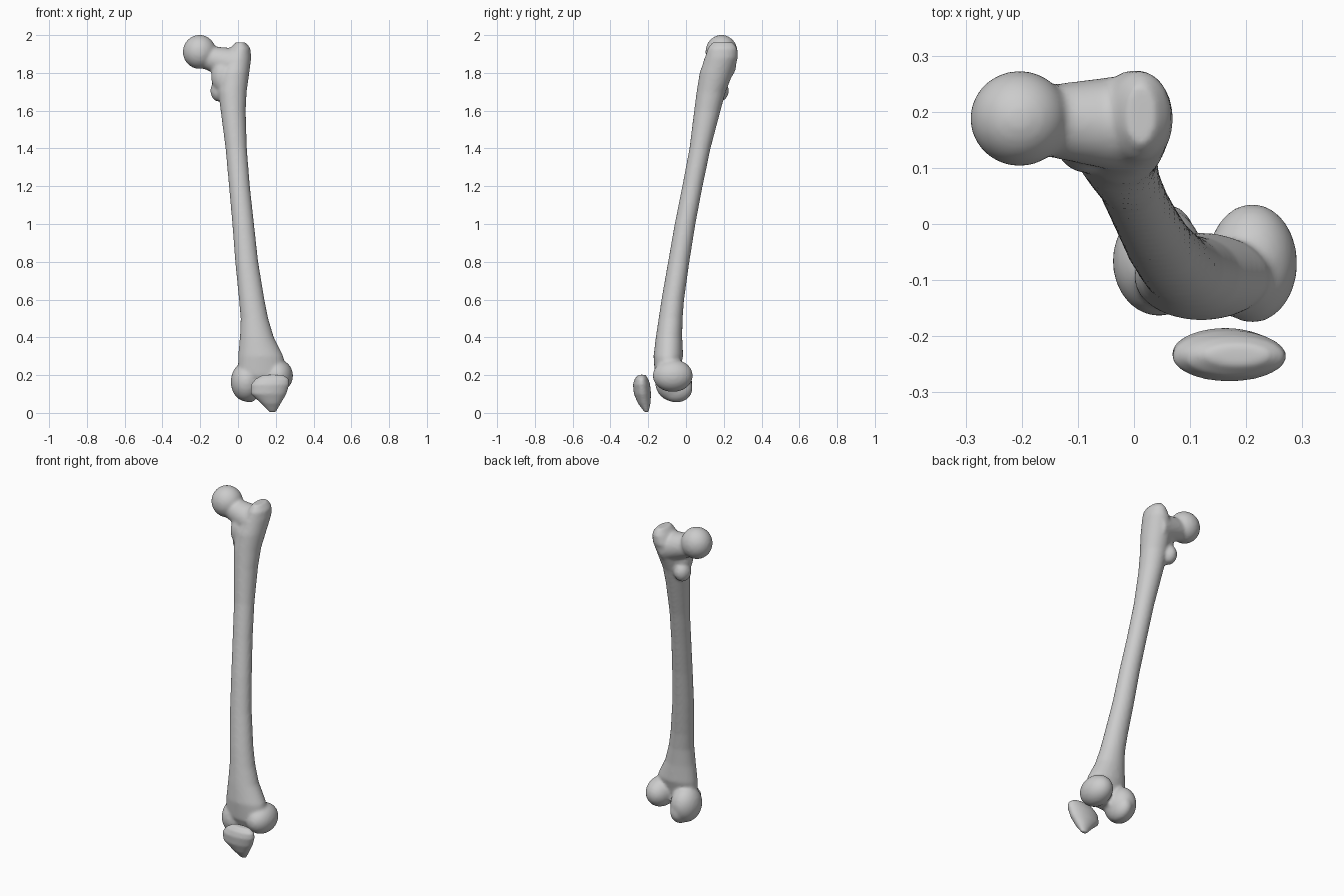
import bpy, bmesh, math
from mathutils import Vector, Matrix

if "Cube" in bpy.data.objects:
    bpy.data.objects.remove(bpy.data.objects["Cube"], do_unlink=True)

bone = bpy.data.materials.new("bone_grey")
bone.use_nodes = True
colour = (0.6, 0.6, 0.6, 1)
bone.diffuse_color = colour
bone.node_tree.nodes["Principled BSDF"].inputs["Base Color"].default_value = colour


def loft(bm, sections, sides=28):
    """Closed skin through oval sections given as (z, x0, x1, y0, y1)."""
    rings = []
    for z, x0, x1, y0, y1 in sections:
        ring = []
        for i in range(sides):
            a = math.tau * i / sides
            ring.append(bm.verts.new(((x0 + x1) / 2 + (x1 - x0) / 2 * math.cos(a),
                                      (y0 + y1) / 2 + (y1 - y0) / 2 * math.sin(a), z)))
        rings.append(ring)
    for low, high in zip(rings, rings[1:]):
        for i in range(sides):
            j = (i + 1) % sides
            bm.faces.new((low[i], low[j], high[j], high[i]))
    bm.faces.new(rings[0][::-1])
    bm.faces.new(rings[-1])


def blob(bm, centre, radii, turn=0.0, axis="Z"):
    """Ellipsoid knob."""
    matrix = (Matrix.Translation(centre) @ Matrix.Rotation(math.radians(turn), 4, axis)
              @ Matrix.Diagonal((*radii, 1)))
    bmesh.ops.create_uvsphere(bm, u_segments=40, v_segments=24, radius=1, matrix=matrix)


def bar(bm, start, end, r1, r2):
    """Tapered round bar between two points."""
    start, end = Vector(start), Vector(end)
    axis = end - start
    matrix = (Matrix.Translation((start + end) / 2)
              @ axis.to_track_quat("Z", "Y").to_matrix().to_4x4())
    bmesh.ops.create_cone(bm, cap_ends=True, segments=28, radius1=r1, radius2=r2,
                          depth=axis.length, matrix=matrix)


def fuse(name, bm, voxel, rounds):
    """Merge overlapping pieces into one smooth skin."""
    mesh = bpy.data.meshes.new(name)
    bm.to_mesh(mesh)
    bm.free()
    obj = bpy.data.objects.new(name, mesh)
    bpy.context.collection.objects.link(obj)
    remesh = obj.modifiers.new("fuse", "REMESH")
    remesh.mode = "VOXEL"
    remesh.voxel_size = voxel
    smooth = obj.modifiers.new("soften", "SMOOTH")
    smooth.factor = 0.5
    smooth.iterations = rounds
    graph = bpy.context.evaluated_depsgraph_get()
    final = bpy.data.meshes.new_from_object(obj.evaluated_get(graph))
    obj.modifiers.clear()
    obj.data = final
    final.materials.clear()
    final.materials.append(bone)
    for face in final.polygons:
        face.use_smooth = True
    return obj


# Thigh bone: shaft flaring into both ends
bm = bmesh.new()
loft(bm, [
    (0.14, 0.05, 0.21, -0.14, -0.06),
    (0.2, 0.0, 0.26, -0.165, -0.04),
    (0.3, 0.0, 0.24, -0.172, -0.015),
    (0.4, 0.01, 0.19, -0.16, -0.02),
    (0.5, 0.014, 0.16, -0.145, -0.018),
    (0.6, 0.005, 0.14, -0.13, -0.01),
    (0.8, -0.015, 0.107, -0.095, 0.018),
    (1.0, -0.03, 0.085, -0.06, 0.05),
    (1.2, -0.048, 0.063, -0.02, 0.088),
    (1.4, -0.066, 0.047, 0.018, 0.13),
    (1.6, -0.092, 0.041, 0.043, 0.183),
    (1.7, -0.105, 0.046, 0.056, 0.21),
    (1.8, -0.1, 0.06, 0.072, 0.25),
    (1.88, -0.07, 0.07, 0.1, 0.275),
    (1.93, -0.04, 0.066, 0.115, 0.272),
    (1.962, -0.015, 0.04, 0.14, 0.25),
])

# Ball, neck and the buttress under the neck
blob(bm, (-0.204, 0.188, 1.911), (0.088, 0.085, 0.09))
bar(bm, (-0.2, 0.186, 1.89), (0.0, 0.178, 1.84), 0.056, 0.09)
blob(bm, (-0.08, 0.15, 1.78), (0.062, 0.06, 0.09))
# Small knob on the inner back side
blob(bm, (-0.1, 0.175, 1.705), (0.046, 0.052, 0.058))
# Knee knuckles, inner one reaching lower
blob(bm, (0.211, -0.07, 0.197), (0.08, 0.106, 0.086))
blob(bm, (0.044, -0.066, 0.165), (0.082, 0.098, 0.105))
blob(bm, (0.06, -0.05, 0.13), (0.055, 0.085, 0.075))
fuse("thigh_bone", bm, 0.009, 6)

# Kneecap: flat rounded shield with a pointed lower end
bm = bmesh.new()
loft(bm, [
    (0.004, 0.165, 0.2, -0.22, -0.198),
    (0.05, 0.122, 0.227, -0.254, -0.188),
    (0.1, 0.067, 0.256, -0.276, -0.185),
    (0.15, 0.068, 0.272, -0.281, -0.19),
    (0.18, 0.092, 0.27, -0.272, -0.2),
    (0.202, 0.13, 0.24, -0.252, -0.215),
])
fuse("kneecap", bm, 0.006, 8)
